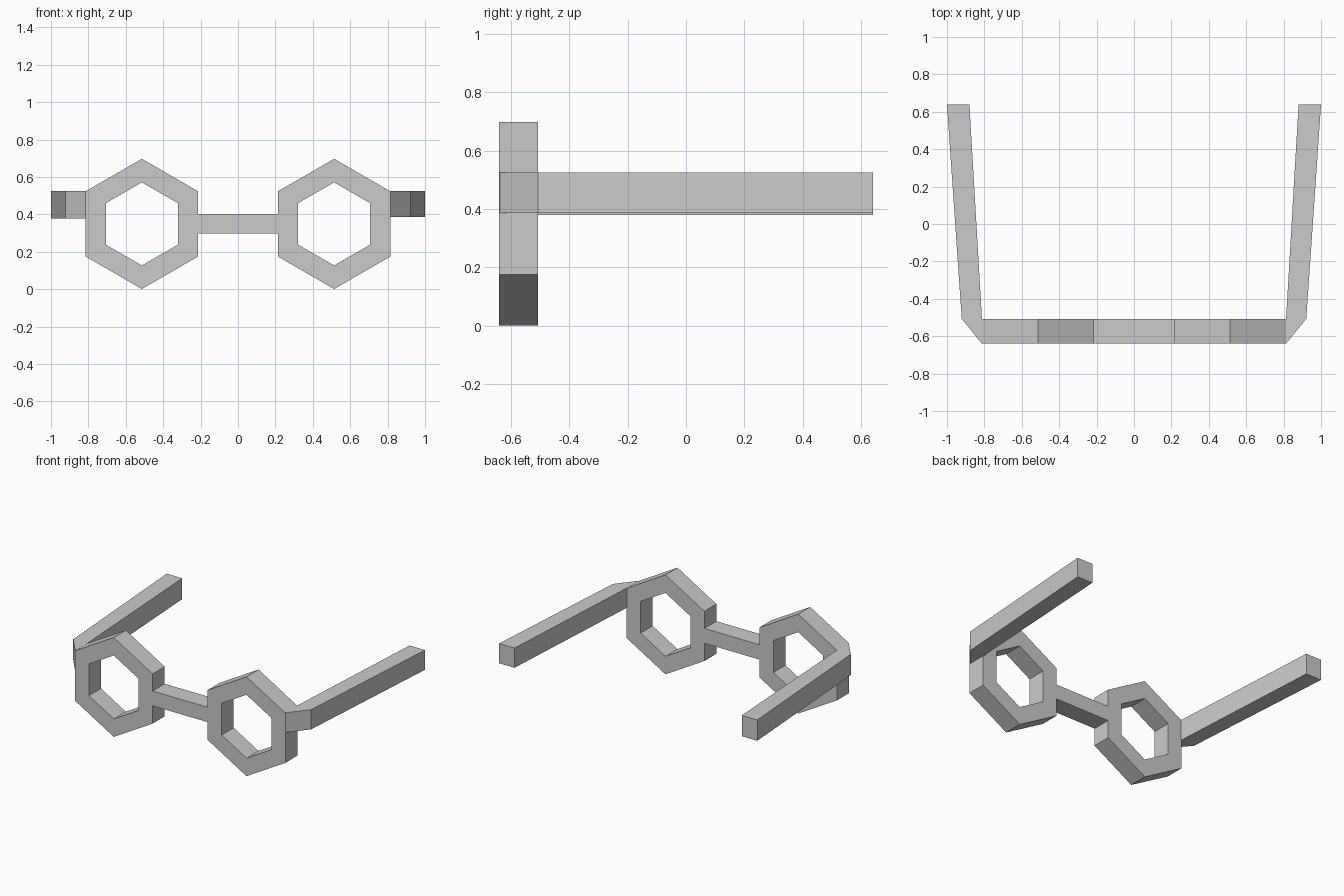
import bpy
import bmesh
from math import sin, cos, pi

if "Cube" in bpy.data.objects:
    bpy.data.objects.remove(bpy.data.objects["Cube"])

FRONT, BACK = -0.64, -0.507


def make_object(name, bm):
    bmesh.ops.recalc_face_normals(bm, faces=bm.faces)
    mesh = bpy.data.meshes.new(name)
    bm.to_mesh(mesh)
    bm.free()
    obj = bpy.data.objects.new(name, mesh)
    bpy.context.collection.objects.link(obj)
    return obj


def hex_rim(name, cx, cz=0.349, outer=0.348, inner=0.222):
    """Hexagonal ring, point up, extruded along y."""
    bm = bmesh.new()
    loops = []
    for r, y in ((outer, FRONT), (outer, BACK), (inner, BACK), (inner, FRONT)):
        loops.append([bm.verts.new((cx + r * sin(i * pi / 3), y, cz + r * cos(i * pi / 3)))
                      for i in range(6)])
    for a, b in zip(loops, loops[1:] + loops[:1]):
        for i in range(6):
            j = (i + 1) % 6
            bm.faces.new((a[i], a[j], b[j], b[i]))
    return make_object(name, bm)


def plan_prism(name, outline, z0, z1):
    """Outline in the xy plane, extruded upward."""
    bm = bmesh.new()
    face = bm.faces.new([bm.verts.new((x, y, z0)) for x, y in outline])
    ext = bmesh.ops.extrude_face_region(bm, geom=[face])
    verts = [v for v in ext["geom"] if isinstance(v, bmesh.types.BMVert)]
    bmesh.ops.translate(bm, verts=verts, vec=(0, 0, z1 - z0))
    return make_object(name, bm)


# Lens rims and temple arms on both sides
for side, s, bottom in (("left", -1, 0.379), ("right", 1, 0.387)):
    hex_rim(f"{side}_rim", s * 0.514)
    arm = [(0.813, FRONT), (0.921, BACK), (1.0, 0.64), (0.88, 0.64), (0.813, BACK)]
    plan_prism(f"{side}_temple_arm", [(s * x, y) for x, y in arm], bottom, 0.525)

# Nose bridge
plan_prism("nose_bridge", [(-0.215, FRONT), (0.215, FRONT), (0.215, BACK), (-0.215, BACK)],
           0.299, 0.403)
